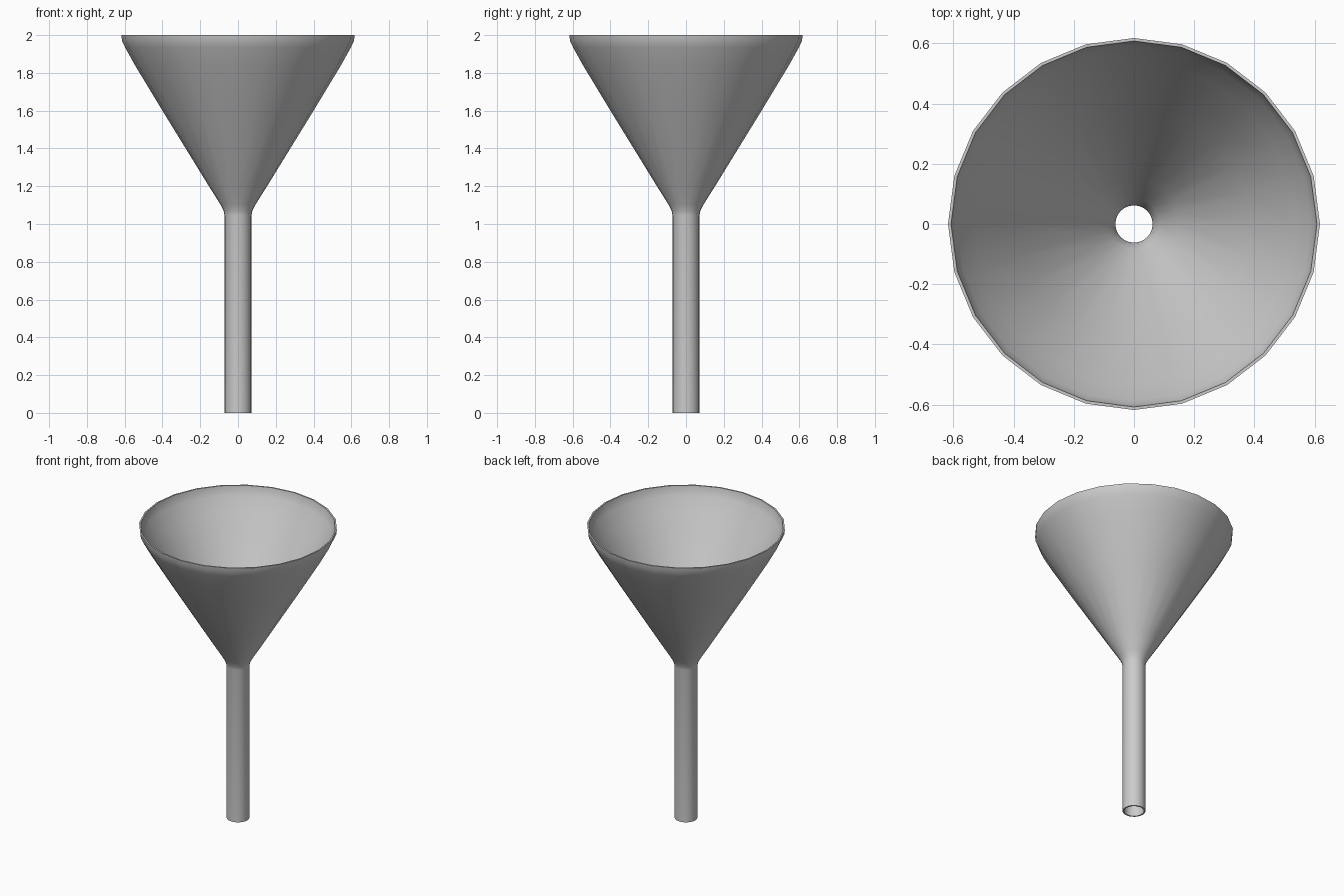
import bpy, bmesh
from math import cos, sin, tau

if "Cube" in bpy.data.objects:
    bpy.data.objects.remove(bpy.data.objects["Cube"])

SIDES = 24

# Closed wall profile (radius, height): outside going up, then inside going down
profile = [
    (0.071, 0.0), (0.071, 1.045), (0.076, 1.07), (0.094, 1.105), (0.16, 1.21),
    (0.40, 1.60), (0.545, 1.84), (0.598, 1.935), (0.614, 1.97), (0.618, 2.0),
    (0.608, 2.0), (0.603, 1.972), (0.588, 1.938), (0.535, 1.845), (0.39, 1.605),
    (0.15, 1.215), (0.085, 1.112), (0.067, 1.075), (0.062, 1.047), (0.062, 0.0),
]

# Funnel: revolve the wall profile
bm = bmesh.new()
rings = [[bm.verts.new((r * cos(tau * i / SIDES), r * sin(tau * i / SIDES), z))
          for i in range(SIDES)] for r, z in profile]
for a, b in zip(rings, rings[1:] + rings[:1]):
    for i in range(SIDES):
        j = (i + 1) % SIDES
        bm.faces.new((a[i], a[j], b[j], b[i]))
bmesh.ops.recalc_face_normals(bm, faces=bm.faces)
mesh = bpy.data.meshes.new("funnel")
bm.to_mesh(mesh)
bm.free()
funnel = bpy.data.objects.new("funnel", mesh)
bpy.context.collection.objects.link(funnel)

# Smooth sides, sharp rim and spout edges
bpy.context.view_layer.objects.active = funnel
funnel.select_set(True)
bpy.ops.object.shade_smooth_by_angle(angle=0.7)
